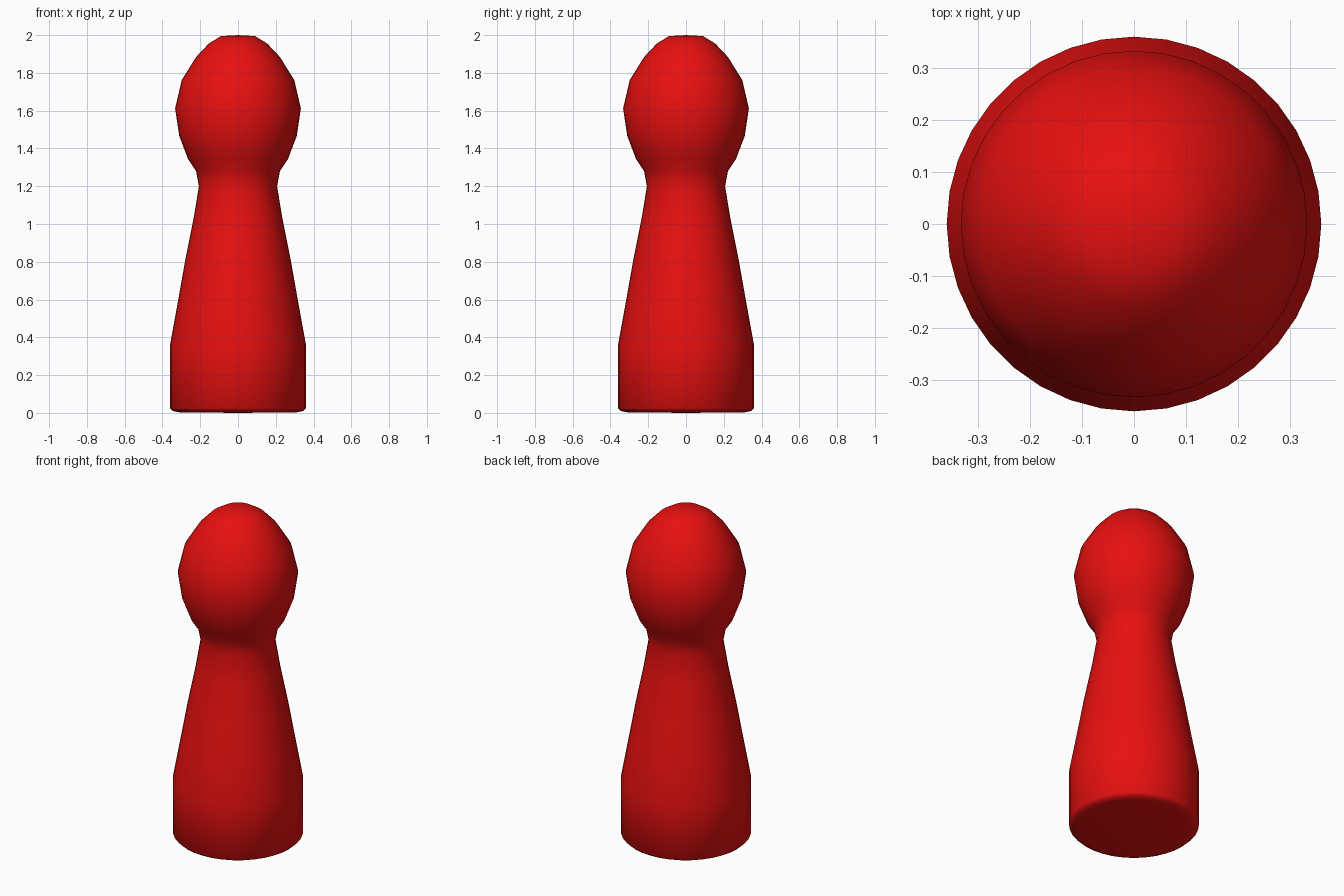
import bpy, bmesh, math

if "Cube" in bpy.data.objects:
    bpy.data.objects.remove(bpy.data.objects["Cube"])

SIDES = 36

# Half-outline of the pawn as (radius, height), from the foot to the crown
profile = [
    (0.31, 0.003), (0.345, 0.01), (0.36, 0.025), (0.36, 0.36),
    (0.318, 0.59), (0.281, 0.80), (0.235, 1.03), (0.207, 1.20),
    (0.222, 1.28), (0.265, 1.345), (0.311, 1.466), (0.333, 1.612),
    (0.298, 1.762), (0.222, 1.884), (0.155, 1.955), (0.09, 1.995),
]

bm = bmesh.new()


def ring(radius, z):
    return [bm.verts.new((radius * math.cos(math.tau * i / SIDES),
                          radius * math.sin(math.tau * i / SIDES), z))
            for i in range(SIDES)]


# Turned body
rings = [ring(r, z) for r, z in profile]
for low, high in zip(rings, rings[1:]):
    for i in range(SIDES):
        j = (i + 1) % SIDES
        bm.faces.new((low[i], low[j], high[j], high[i]))

# Foot and crown closed with fans
foot = bm.verts.new((0, 0, 0))
crown = bm.verts.new((0, 0, 2))
for i in range(SIDES):
    j = (i + 1) % SIDES
    bm.faces.new((rings[0][j], rings[0][i], foot))
    bm.faces.new((rings[-1][i], rings[-1][j], crown))
for face in bm.faces:
    face.smooth = True

mesh = bpy.data.meshes.new("pawn")
bm.to_mesh(mesh)
bm.free()
pawn = bpy.data.objects.new("pawn", mesh)
bpy.context.collection.objects.link(pawn)

# Red paint
red = bpy.data.materials.new("red_paint")
red.diffuse_color = (0.8, 0.005, 0.005, 1)
red.use_nodes = True
red.node_tree.nodes["Principled BSDF"].inputs["Base Color"].default_value = red.diffuse_color
mesh.materials.append(red)
